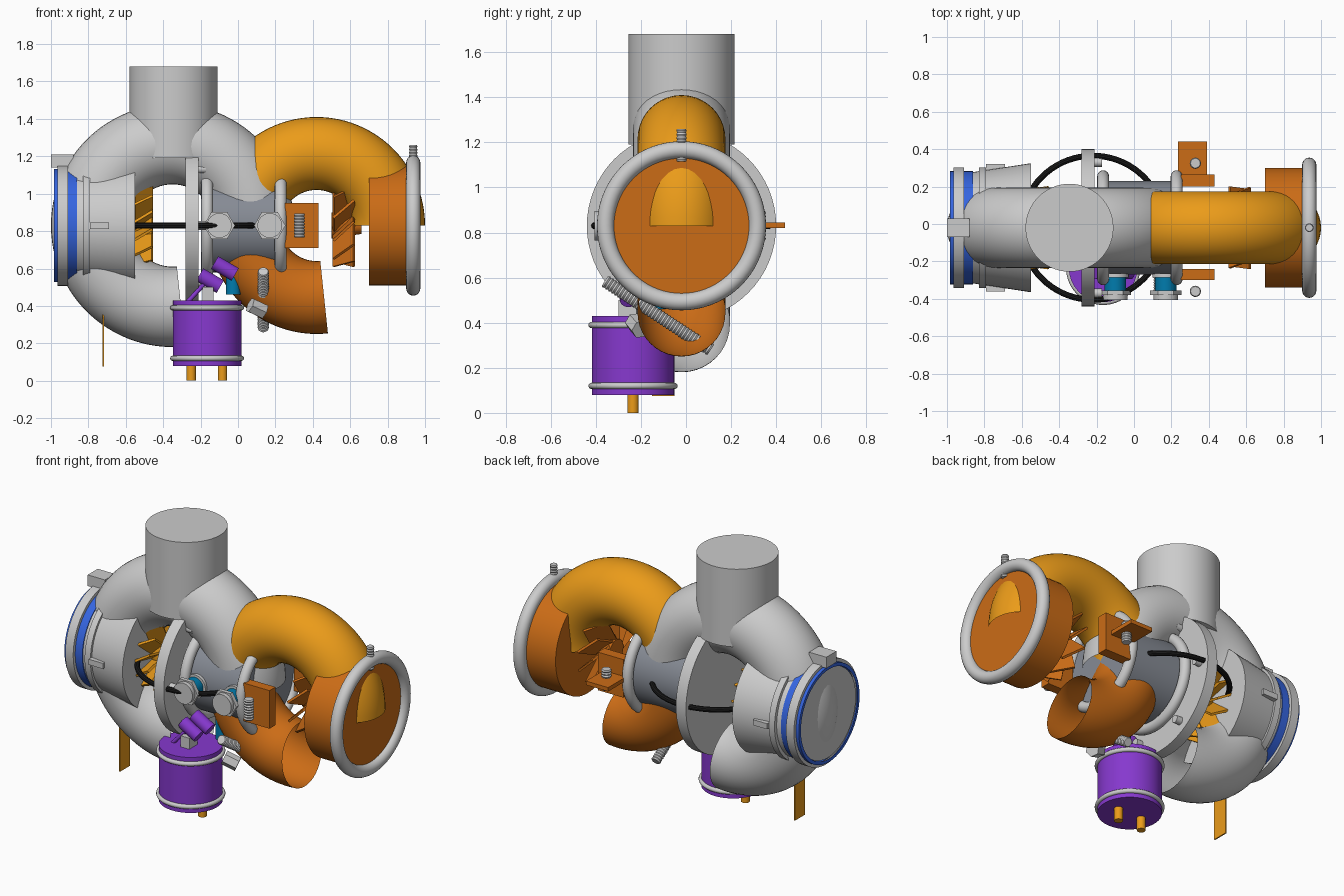
import bpy, bmesh, math
from mathutils import Vector, Matrix

if "Cube" in bpy.data.objects:
    bpy.data.objects.remove(bpy.data.objects["Cube"])

CY, CZ = -0.02, 0.83  # common shaft axis


def mat(name, rgb):
    m = bpy.data.materials.new(name)
    m.diffuse_color = (*rgb, 1)
    m.use_nodes = True
    m.node_tree.nodes["Principled BSDF"].inputs["Base Color"].default_value = m.diffuse_color
    return m


GOLD = mat("gold", (0.83, 0.33, 0.01))
RUST = mat("rust_orange", (0.60, 0.15, 0.008))
PURPLE = mat("purple", (0.24, 0.04, 0.62))
BLUE = mat("blue", (0.035, 0.13, 0.75))
CYAN = mat("cyan", (0.0, 0.2, 0.42))
STEEL = mat("dark_steel", (0.24, 0.26, 0.30))
BLACK = mat("black", (0.01, 0.01, 0.01))


def finish(name, bm, m=None, smooth=True):
    bmesh.ops.remove_doubles(bm, verts=bm.verts, dist=1e-5)
    bmesh.ops.recalc_face_normals(bm, faces=bm.faces)
    me = bpy.data.meshes.new(name)
    bm.to_mesh(me)
    bm.free()
    ob = bpy.data.objects.new(name, me)
    bpy.context.collection.objects.link(ob)
    if m:
        me.materials.append(m)
    if smooth:
        bpy.ops.object.select_all(action='DESELECT')
        ob.select_set(True)
        bpy.context.view_layer.objects.active = ob
        bpy.ops.object.shade_smooth_by_angle(angle=math.radians(35))
    return ob


def bridge(bm, rings, closed=False):
    n = len(rings[0])
    pairs = list(zip(rings, rings[1:])) + ([(rings[-1], rings[0])] if closed else [])
    for a, b in pairs:
        for i in range(n):
            j = (i + 1) % n
            bm.faces.new((a[i], a[j], b[j], b[i]))


def lathe(name, origin, axis, profile, m=None, seg=48):
    """Spin (distance along axis, radius) points around an axis."""
    bm = bmesh.new()
    q = Vector((0, 0, 1)).rotation_difference(Vector(axis).normalized())
    rings = []
    for t, r in profile:
        rings.append([bm.verts.new(Vector(origin) + q @ Vector((
            r * math.cos(2 * math.pi * i / seg), r * math.sin(2 * math.pi * i / seg), t)))
            for i in range(seg)])
    bridge(bm, rings)
    bmesh.ops.dissolve_degenerate(bm, edges=bm.edges, dist=1e-6)
    return finish(name, bm, m)


def rod(name, a, b, r, m=None, seg=32, r2=None):
    d = Vector(b) - Vector(a)
    r2 = r if r2 is None else r2
    return lathe(name, a, d, [(0, 0), (0, r), (d.length, r2), (d.length, 0)], m, seg)


def screw(name, a, b, r):
    d = Vector(b) - Vector(a)
    n = max(4, round(d.length / 0.016))
    prof = [(0, 0)]
    for i in range(n):
        prof += [(d.length * i / n, r * 0.84), (d.length * (i + 0.5) / n, r)]
    return lathe(name, a, d, prof + [(d.length, r * 0.84), (d.length, 0)], None, 20)


def ring(name, c, axis, R, r, m=None, a0=0, a1=360, seg=72, sides=24):
    """Torus, or an open arc of one. Angle 0 is +x, 90 is +z when axis is -y."""
    bm = bmesh.new()
    q = Matrix.Rotation(math.radians(90), 3, 'X') if axis == 'y' else (
        Matrix.Rotation(math.radians(90), 3, 'Y') if axis == 'x' else Matrix.Identity(3))
    closed = a1 - a0 >= 360
    rings = []
    for k in range(seg if closed else seg + 1):
        u = math.radians(a0 + (a1 - a0) * k / seg)
        row = []
        for i in range(sides):
            v = 2 * math.pi * i / sides
            w = R + r * math.cos(v)
            row.append(bm.verts.new(Vector(c) + q @ Vector((w * math.cos(u), w * math.sin(u), r * math.sin(v)))))
        rings.append(row)
    bridge(bm, rings, closed)
    return finish(name, bm, m)


def box(name, lo, hi, m=None):
    bm = bmesh.new()
    lo, hi = Vector(lo), Vector(hi)
    bmesh.ops.create_cube(bm, size=1, matrix=Matrix.Translation((lo + hi) / 2) @ Matrix.Diagonal((*(hi - lo), 1)))
    return finish(name, bm, m, False)


def wheel(name, x, n, width, r_in, r_out, tilt, m):
    """Radial blades, each twisted about its own radius."""
    bm = bmesh.new()
    for k in range(n):
        M = (Matrix.Translation((x, CY, CZ)) @ Matrix.Rotation(2 * math.pi * k / n, 4, 'X')
             @ Matrix.Translation((0, 0, (r_in + r_out) / 2)) @ Matrix.Rotation(tilt, 4, 'Z')
             @ Matrix.Diagonal((width, 0.014, r_out - r_in, 1)))
        bmesh.ops.create_cube(bm, size=1, matrix=M)
    return finish(name, bm, m, False)


# Scroll housings
ring("compressor_volute", (-0.35, CY, CZ), 'y', 0.435, 0.215, None, 0, 276, 72, 40)
ring("turbine_volute_upper", (0.42, CY, CZ), 'y', 0.385, 0.195, GOLD, 0, 180, 48, 40)
ring("turbine_volute_lower", (0.42, CY, CZ), 'y', 0.385, 0.195, RUST, 180, 276, 28, 40)
rod("compressor_outlet", (-0.345, CY, 1.19), (-0.345, CY, 1.68), 0.235, None, 56)

# Compressor inlet, hose and clamps
rod("compressor_inlet", (-0.975, CY, CZ), (-0.55, CY, CZ), 0.28, None, 56, 0.345)
lathe("inlet_hose", (-0.985, CY, CZ), (1, 0, 0), [(0, 0.282), (0, 0.303), (0.125, 0.303), (0.125, 0.282)], BLUE, 56)
for i, (x, w, r) in enumerate(((-0.965, 0.055, 0.323), (-0.83, 0.04, 0.323))):
    lathe(f"inlet_clamp_{i}", (x, CY, CZ), (1, 0, 0), [(0, 0.29), (0, r), (w, r), (w, 0.29)], None, 56)
box("clamp_block", (-1.0, -0.07, 1.14), (-0.88, 0.03, 1.21))
for s in (-1, 1):
    box("inlet_lug", (-0.79, CY + s * 0.325 - 0.015, 0.81), (-0.69, CY + s * 0.325 + 0.015, 0.845))

# Compressor wheel
wheel("compressor_blades", -0.505, 14, 0.11, 0.03, 0.22, 0.55, GOLD)
rod("compressor_hub", (-0.55, CY, CZ), (-0.46, CY, CZ), 0.06, GOLD, 32, 0.12)

# Back plate with bolts
rod("back_plate", (-0.28, CY, CZ), (-0.21, CY, CZ), 0.42, None, 64)
for k in range(6):
    a = math.radians(60 * k)
    y, z = CY + 0.35 * math.cos(a), CZ + 0.35 * math.sin(a)
    rod(f"plate_bolt_{k}", (-0.22, y, z), (-0.17, y, z), 0.024, None, 16)

# Centre housing, flange rings and oil line
rod("centre_housing", (-0.17, CY, CZ), (0.23, CY, CZ), 0.25, STEEL, 56)
for x in (-0.165, 0.228):
    ring("housing_ring", (x, CY, CZ), 'x', 0.275, 0.032, None, sides=16)
ring("oil_line", (-0.22, CY, CZ), 'z', 0.385, 0.016, BLACK, sides=10)

# Oil fittings
for x in (-0.1, 0.17):
    rod("fitting_body", (x, -0.23, CZ), (x, -0.37, CZ), 0.057, CYAN)
    rod("fitting_collar", (x, -0.265, CZ), (x, -0.285, CZ), 0.072)
    rod("fitting_nut", (x, -0.355, CZ), (x, -0.38, CZ), 0.084, None, 6)
    rod("fitting_cap", (x, -0.375, CZ), (x, -0.405, CZ), 0.066)
rod("oil_drain", (-0.025, -0.12, 0.46), (-0.025, -0.12, 0.64), 0.04, CYAN)

# Wastegate actuator
AX, AY = -0.165, -0.235
rod("actuator_can", (AX, AY, 0.08), (AX, AY, 0.43), 0.183, PURPLE, 56)
for z in (0.12, 0.39):
    ring("actuator_band", (AX, AY, z), 'z', 0.184, 0.014, None, sides=12)
for x in (-0.25, -0.083):
    rod("actuator_stud", (x, AY, 0), (x, AY, 0.09), 0.025, GOLD, 20)
for x, z in ((-0.15, 0.535), (-0.07, 0.6)):
    rod("hose_barb", (x - 0.055, -0.255, z + 0.032), (x + 0.055, -0.255, z - 0.032), 0.039, PURPLE)
rod("actuator_tube", (-0.27, -0.27, 0.42), (-0.17, -0.26, 0.53), 0.012, PURPLE, 12)
box("actuator_bracket", (-0.19, -0.3, 0.42), (-0.13, -0.22, 0.5))

# Linkage rod and nut
screw("linkage_rod", (0.135, -0.36, 0.585), (0.135, 0.11, 0.28), 0.03)
rod("linkage_nut", (0.065, -0.23, 0.405), (0.14, -0.2, 0.37), 0.043, None, 6)

# Lower support plate
box("support_plate", (-0.725, -0.15, 0.075), (-0.717, -0.05, 0.4), GOLD)

# Side brackets with bolts
box("front_bracket", (0.25, -0.3, 0.71), (0.43, -0.24, 0.95), RUST)
box("back_bracket", (0.25, 0.2, 0.71), (0.43, 0.265, 0.95), RUST)
box("back_shelf", (0.235, 0.26, 0.82), (0.39, 0.44, 0.845), RUST)
for y in (-0.36, 0.325):
    screw("bracket_bolt", (0.328, y, 0.765), (0.328, y, 0.895), 0.03)

# Turbine wheel
wheel("turbine_blades", 0.565, 11, 0.15, 0.03, 0.215, 0.75, RUST)
rod("turbine_hub", (0.5, CY, CZ), (0.66, CY, CZ), 0.07, RUST, 32, 0.045)

# Turbine outlet and clamp ring
rod("turbine_outlet", (0.7, CY, CZ), (0.94, CY, CZ), 0.32, RUST, 64)
ring("outlet_clamp", (0.937, CY, CZ), 'x', 0.337, 0.038, None, sides=20)
screw("outlet_clamp_bolt", (0.937, CY, 1.115), (0.937, CY, 1.26), 0.023)
